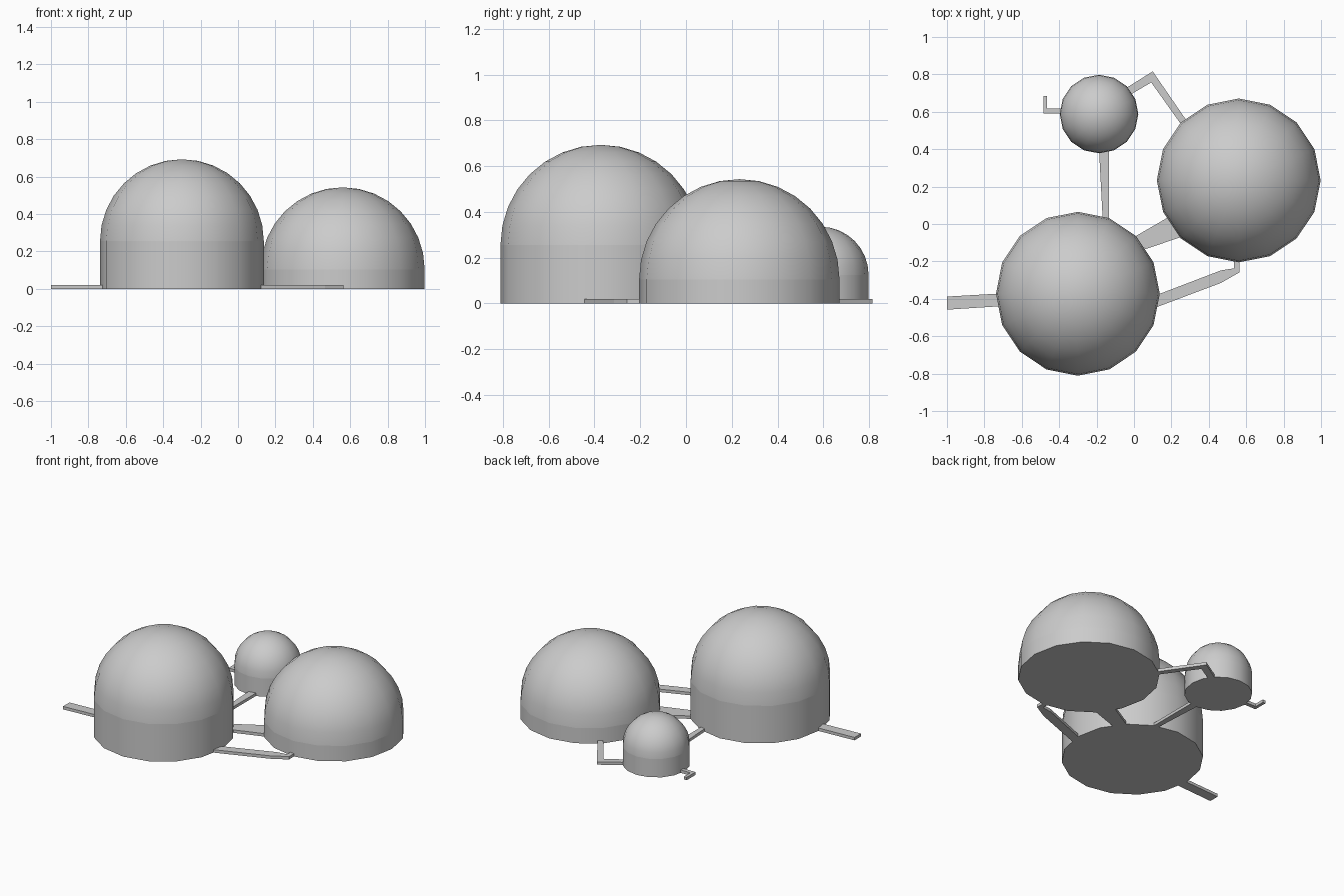
import bpy, bmesh, math

if "Cube" in bpy.data.objects:
    bpy.data.objects.remove(bpy.data.objects["Cube"])

SIDES, RINGS = 16, 8


def finish(bm, name, smooth_angle=None):
    bmesh.ops.recalc_face_normals(bm, faces=bm.faces)
    mesh = bpy.data.meshes.new(name)
    bm.to_mesh(mesh)
    bm.free()
    ob = bpy.data.objects.new(name, mesh)
    bpy.context.collection.objects.link(ob)
    if smooth_angle:
        bpy.ops.object.select_all(action='DESELECT')
        ob.select_set(True)
        bpy.context.view_layer.objects.active = ob
        bpy.ops.object.shade_smooth_by_angle(angle=math.radians(smooth_angle))
    return ob


def domed_hut(name, x, y, r, wall):
    # straight wall with closed floor
    bm = bmesh.new()
    ring = [bm.verts.new((x + r * math.cos(i * math.tau / SIDES),
                          y + r * math.sin(i * math.tau / SIDES), 0))
            for i in range(SIDES)]
    floor = bm.faces.new(ring)
    ext = bmesh.ops.extrude_edge_only(bm, edges=floor.edges[:])
    bmesh.ops.translate(bm, vec=(0, 0, wall),
                        verts=[v for v in ext['geom'] if isinstance(v, bmesh.types.BMVert)])
    finish(bm, name + "_wall", 30)

    # hemispherical roof, spun from a quarter arc
    bm = bmesh.new()
    arc = [bm.verts.new((x + r * math.cos(k * math.pi / 2 / RINGS), y,
                         wall + r * math.sin(k * math.pi / 2 / RINGS)))
           for k in range(RINGS + 1)]
    edges = [bm.edges.new(p) for p in zip(arc, arc[1:])]
    bmesh.ops.spin(bm, geom=arc + edges, cent=(x, y, 0), axis=(0, 0, 1),
                   angle=math.tau, steps=SIDES)
    bmesh.ops.remove_doubles(bm, verts=bm.verts, dist=1e-4)
    finish(bm, name + "_dome", 40)


def walkway(name, outline, height=0.02):
    bm = bmesh.new()
    base = bm.faces.new([bm.verts.new((x, y, 0)) for x, y in outline])
    ext = bmesh.ops.extrude_face_region(bm, geom=[base], use_keep_orig=True)
    bmesh.ops.translate(bm, vec=(0, 0, height),
                        verts=[v for v in ext['geom'] if isinstance(v, bmesh.types.BMVert)])
    finish(bm, name)


# Three domed buildings
domed_hut("tall_hut", -0.30, -0.373, 0.438, 0.255)
domed_hut("wide_hut", 0.56, 0.233, 0.438, 0.105)
domed_hut("small_hut", -0.187, 0.588, 0.21, 0.125)

# Low paths between and around them
walkway("entry_path", [(-1, -0.458), (-0.72, -0.44), (-0.72, -0.372), (-1, -0.388)])
walkway("main_bridge", [(0.06, -0.135), (0.25, -0.07), (0.19, 0.04), (0.0, -0.07)])
walkway("south_path", [(0.12, -0.445), (0.465, -0.315), (0.565, -0.258), (0.565, -0.19),
                       (0.535, -0.19), (0.535, -0.237), (0.465, -0.248), (0.12, -0.38)])
walkway("north_path", [(-0.135, 0.02), (-0.135, 0.40), (-0.187, 0.40), (-0.167, 0.02)])
walkway("bent_path", [(-0.045, 0.725), (0.10, 0.816), (0.283, 0.55), (0.25, 0.535),
                      (0.092, 0.757), (-0.035, 0.682)])
walkway("hook_path", [(-0.39, 0.59), (-0.39, 0.617), (-0.464, 0.617), (-0.464, 0.685),
                      (-0.485, 0.685), (-0.485, 0.59)])
